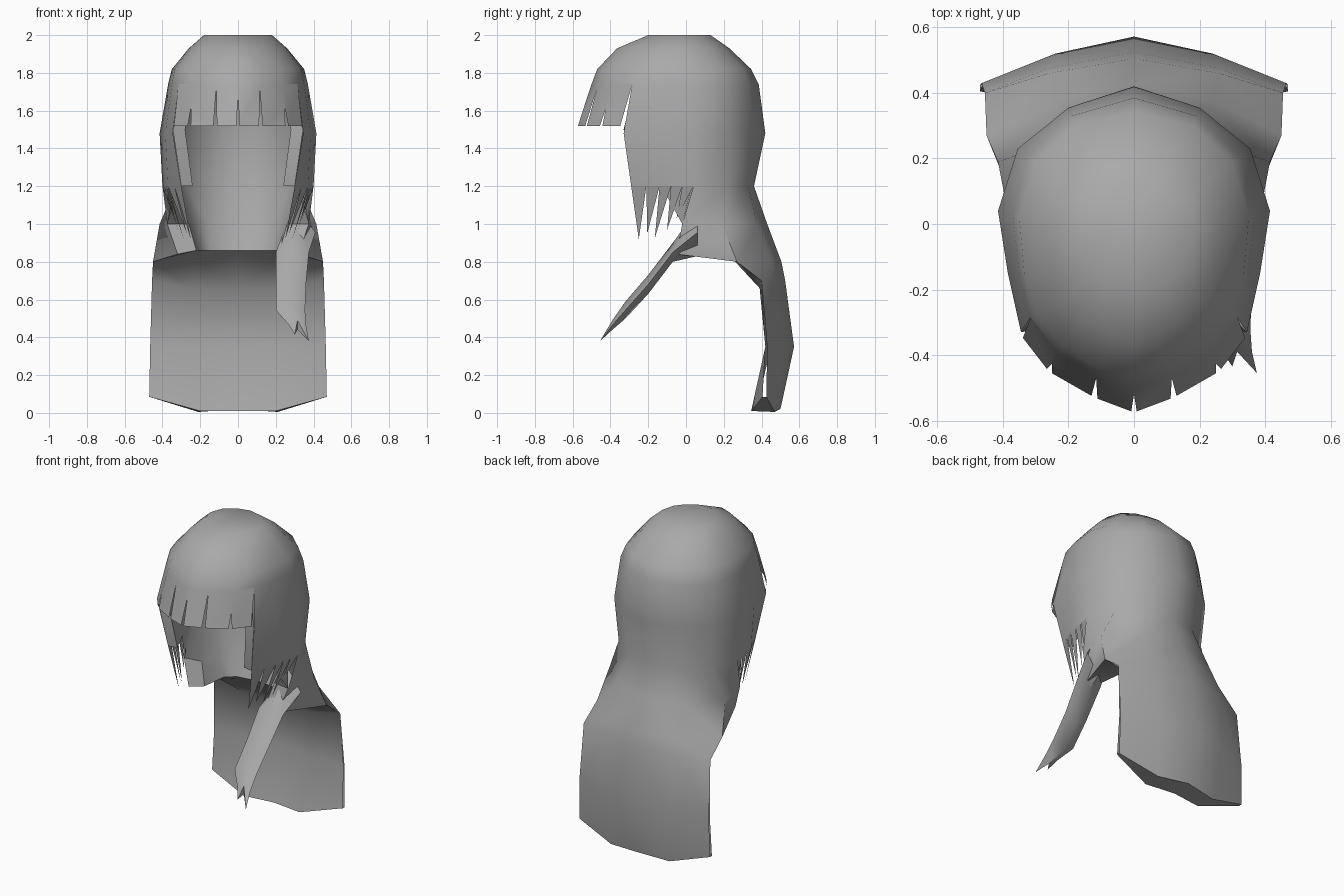
import bpy, bmesh, math

if "Cube" in bpy.data.objects:
    bpy.data.objects.remove(bpy.data.objects["Cube"])

grey = bpy.data.materials.new("hair grey")
grey.diffuse_color = (0.4, 0.4, 0.4, 1)
grey.use_nodes = True
grey.node_tree.nodes["Principled BSDF"].inputs["Base Color"].default_value = grey.diffuse_color


def finish(name, bm, mirror=True):
    me = bpy.data.meshes.new(name)
    bmesh.ops.remove_doubles(bm, verts=bm.verts, dist=0.0005)
    bm.to_mesh(me)
    bm.free()
    me.materials.append(grey)
    ob = bpy.data.objects.new(name, me)
    bpy.context.collection.objects.link(ob)
    if mirror:
        mod = ob.modifiers.new("mirror", 'MIRROR')
        mod.merge_threshold = 0.002
    bpy.context.view_layer.objects.active = ob
    ob.select_set(True)
    bpy.ops.object.shade_smooth_by_angle(angle=math.radians(50))
    ob.select_set(False)
    return ob


def loft(bm, rows, flip=False, skip=lambda i, j: False):
    """Half rows (z, points from back centre to front); a point may carry its own z."""
    grid = [[bm.verts.new((p[0], p[1], p[2] if len(p) > 2 else z)) for p in pts]
            for z, pts in rows]
    for i in range(len(grid) - 1):
        a, b = grid[i], grid[i + 1]
        for j in range(min(len(a), len(b)) - 1):
            if skip(i, j):
                continue
            f = [a[j], a[j + 1], b[j + 1], b[j]]
            bm.faces.new(f[::-1] if flip else f)
    return grid


# outer hair: crown, sides, shoulders and long back
rows = [
    (2.00, [(0, .13), (.08, .11), (.15, .06), (.18, -.02), (.16, -.1), (.12, -.15),
            (.08, -.18), (.04, -.2), (0, -.2)]),
    (1.93, [(0, .23), (.12, .2), (.21, .13), (.26, 0), (.24, -.14), (.2, -.23),
            (.14, -.3), (.07, -.34), (0, -.365)]),
    (1.82, [(0, .345), (.18, .3), (.3, .19), (.35, .02), (.335, -.15), (.3, -.27),
            (.22, -.37), (.11, -.44), (0, -.47)]),
    (1.74, [(0, .385), (.19, .33), (.33, .2), (.37, .03), (.35, -.15), (.315, -.285),
            (.235, -.39), (.115, -.465), (0, -.5)]),
    (1.48, [(0, .42), (.2, .355), (.355, .23), (.415, .04), (.385, -.15), (.345, -.33)]),
    (1.20, [(0, .36), (.17, .33), (.33, .22), (.4, .04), (.37, -.14), (.3, -.29)]),
    (1.00, [(0, .43), (.24, .375), (.415, .19), (.375, -.02)]),
    (0.80, [(0, .505), (.26, .46), (.45, .27), (.32, -.05, .84)]),
    (0.70, [(0, .525), (.26, .475), (.455, .4)]),
    (0.35, [(0, .572), (.24, .52), (.465, .43)]),
    (0.00, [(0, .5, .02), (.21, .47, .005), (.47, .425, .085)]),
]
bm = bmesh.new()
grid = loft(bm, rows)
bm.faces.new(grid[0][::-1][:8] + [grid[0][0]])

# fringe panels, split by narrow slits at the column lines
low = [(.345, -.34), (.26, -.45), (.12, -.53), (0, -.575)]
slit_top = [1.72, 1.61, 1.72, 1.68]


def fringe_point(k, z, shift=0):
    t = (1.74 - z) / .22
    a, b = rows[3][1][5 + k], low[k]
    c = low[k + (1 if shift > 0 else -1)] if shift else b
    x, y = (a[n] + (b[n] - a[n]) * t for n in (0, 1))
    return (x + (c[0] - b[0]) * abs(shift), y + (c[1] - b[1]) * abs(shift), z)


for k in range(3):
    pts = [fringe_point(k, slit_top[k]), fringe_point(k, 1.52, .07),
           fringe_point(k + 1, 1.52, -.07), fringe_point(k + 1, slit_top[k + 1])]
    bm.faces.new([grid[3][5 + k]] + [bm.verts.new(p) for p in pts] + [grid[3][6 + k]])

# ragged tips along the lower edge of the side locks
base = [(.30, -.29), (.337, -.21), (.37, -.14), (.38, -.08), (.39, -.02), (.4, .04)]
tips = [(-.25, .92), (-.205, .95), (-.165, .925), (-.1, .97), (-.05, 1.03)]
for (f, b, (y, z)) in zip(base, base[1:], tips):
    bm.faces.new([bm.verts.new(p) for p in
                  ((*b, 1.2), (*f, 1.2), (.25 + (y + .25) * .45, y, z))])
finish("outer_hair", bm)

# inner lining: inside of the crown and locks, neck hollow, front of the back hair
bm = bmesh.new()
loft(bm, [
    (1.92, [(0, .1), (.05, .08), (.1, .05), (.12, 0), (.11, -.06), (.08, -.12), (.09, -.14)]),
    (1.82, [(0, .28), (.13, .24), (.23, .15), (.28, 0), (.26, -.13), (.22, -.22), (.26, -.25)]),
    (1.50, [(0, .36), (.16, .3), (.3, .18), (.36, .03), (.33, -.15), (.28, -.32), (.345, -.33)]),
    (1.20, [(0, .3), (.16, .27), (.28, .17), (.34, .03), (.31, -.13), (.24, -.28), (.3, -.29)]),
    (1.00, [(0, .26), (.16, .23), (.23, .14), (.26, 0), (.375, -.02)]),
    (0.86, [(0, .21), (.14, .19), (.2, .14), (.22, -.03), (.32, -.05, .84)]),
    (0.80, [(0, .28), (.2, .26), (.45, .27), (.32, -.05, .84)]),
    (0.66, [(0, .41), (.25, .39), (.455, .4, .7)]),
    (0.35, [(0, .45), (.24, .42), (.465, .42)]),
    (0.01, [(0, .37), (.2, .345), (.47, .405, .085)]),
    (0.00, [(0, .5, .02), (.21, .47, .005), (.47, .425, .085)]),
], flip=True)
finish("inner_lining", bm)

# single loose strand hanging forward over one shoulder
sections = [  # y, inner x, outer x, top z, bottom z
    (.06, .24, .41, 1.08, .83), (-.07, .2, .375, .9, .8), (-.2, .2, .36, .73, .63),
    (-.32, .2, .355, .59, .50), (-.39, .27, .36, .49, .44)]
bm = bmesh.new()
rings = []
for y, xi, xo, zt, zb in sections:
    xm, zm = (xi + xo) / 2, (zt + zb) / 2
    rings.append([bm.verts.new(p) for p in
                  ((xi, y, zm), (xm, y, zt), (xo, y, zm), (xm, y, zb))])
for a, b in zip(rings, rings[1:]):
    for j in range(4):
        k = (j + 1) % 4
        bm.faces.new((a[j], a[k], b[k], b[j]))
end = rings[-1]
long_tip = bm.verts.new((.375, -.455, .38))
short_tip = bm.verts.new((.3, -.435, .415))
for tip, loop in ((long_tip, end[1:]), (short_tip, [end[3], end[0], end[1]])):
    for a, b in zip(loop, loop[1:] + loop[:1]):
        bm.faces.new((a, b, tip))
bmesh.ops.recalc_face_normals(bm, faces=bm.faces)
finish("front_strand", bm, mirror=False)
